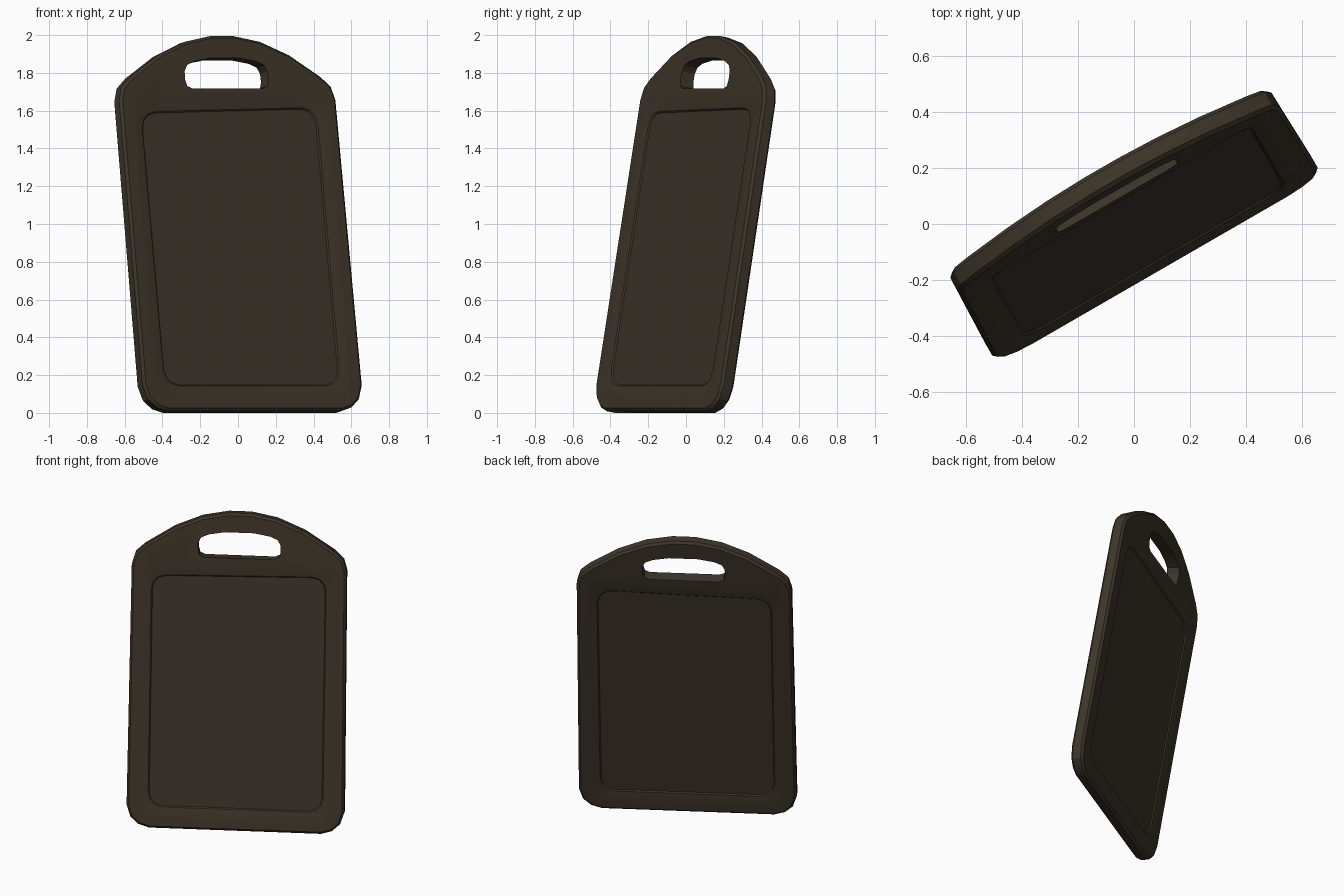
import bpy, bmesh, math
from mathutils import Matrix, Vector

if "Cube" in bpy.data.objects:
    bpy.data.objects.remove(bpy.data.objects["Cube"])

def material(name, rgb):
    m = bpy.data.materials.new(name)
    m.diffuse_color = (*rgb, 1)
    m.use_nodes = True
    m.node_tree.nodes["Principled BSDF"].inputs["Base Color"].default_value = m.diffuse_color
    return m

BOARD = material("dark brown wood", (0.047, 0.036, 0.022))
PANEL = material("dark brown panel", (0.047, 0.034, 0.024))

def loft(name, sections):
    """Closed solid through matching loops; each section is (points, depth)."""
    bm = bmesh.new()
    loops = [[bm.verts.new((x, d, z)) for x, z in pts] for pts, d in sections]
    n = len(loops[0])
    for a, b in zip(loops, loops[1:]):
        for i in range(n):
            bm.faces.new((a[i], a[(i + 1) % n], b[(i + 1) % n], b[i]))
    bm.faces.new(loops[0])
    bm.faces.new(loops[-1])
    bmesh.ops.recalc_face_normals(bm, faces=bm.faces)
    me = bpy.data.meshes.new(name)
    bm.to_mesh(me)
    bm.free()
    ob = bpy.data.objects.new(name, me)
    bpy.context.collection.objects.link(ob)
    return ob

def mirrored(half):
    return half + [(-x, z) for x, z in reversed(half)]

def inset(pts, d, cz=1.0):
    """Move a counter-clockwise loop inwards by d."""
    out, n = [], len(pts)
    for i in range(n):
        p, a, b = (Vector(pts[j % n]) for j in (i, i - 1, i + 1))
        e, f = (p - a).normalized(), (b - p).normalized()
        m = Vector((-e.y - f.y, e.x + f.x)).normalized()
        out.append(tuple(p + m * d / max(0.5, m.dot(Vector((-f.y, f.x))))))
    return out

def rounded(x, z0, zl, zr, r, seg=3):
    """Rounded rectangle whose top edge slopes from zl to zr."""
    pts = []
    for cx, cz, start in ((x - r, z0 + r, -90), (x - r, zr - r, 0),
                          (r - x, zl - r, 90), (r - x, z0 + r, 180)):
        for k in range(seg + 1):
            a = math.radians(start + 90 * k / seg)
            pts.append((cx + r * math.cos(a), cz + r * math.sin(a)))
    return pts

# board body with eased edges
outline = mirrored([(0.53, 0), (0.595, 0.02), (0.645, 0.065), (0.67, 0.14),
                    (0.661, 1.67), (0.64, 1.742), (0.583, 1.795),
                    (0.40, 1.913), (0.23, 1.985), (0.07, 2.016)])
T = 0.04
board = loft("cutting_board", [(inset(outline, 0.014), -T), (outline, -T + 0.014),
                               (outline, T - 0.014), (inset(outline, 0.014), T)])

# handle slot, sunk panels on both sides
slot = mirrored([(0.215, 1.732), (0.245, 1.745), (0.255, 1.78), (0.253, 1.825),
                 (0.235, 1.858), (0.19, 1.878), (0.09, 1.896)])
cutters = [loft("handle_cutter", [(slot, -0.2), (slot, 0.2)])]
rim = rounded(0.583, 0.09, 1.655, 1.675, 0.13)
for s in (-1, 1):
    cutters.append(loft("panel_cutter", [(rim, s * 0.1), (rim, s * T),
                   (inset(rim, 0.045), s * (T - 0.008)),
                   (inset(rim, 0.052), s * (T - 0.016))]))
for c in cutters:
    c.hide_render = True
    mod = board.modifiers.new("cut", 'BOOLEAN')
    mod.operation, mod.solver, mod.object = 'DIFFERENCE', 'EXACT', c
    bpy.context.view_layer.objects.active = board
    bpy.ops.object.modifier_apply(modifier=mod.name)
for c in cutters:
    bpy.data.objects.remove(c)

# colours: sunk floors get the panel colour
me = board.data
me.materials.clear()
me.materials.append(BOARD)
me.materials.append(PANEL)
for p in me.polygons:
    flat = abs(p.normal.y) > 0.99 and abs(p.center.y) < T - 0.01
    p.material_index = 1 if flat else 0

# lean back, turn, and stand on the ground
me.transform(Matrix.Rotation(math.radians(30), 4, 'Z') @ Matrix.Rotation(math.radians(-9.9), 4, 'X'))
lo = [min(v.co[i] for v in me.vertices) for i in range(3)]
hi = [max(v.co[i] for v in me.vertices) for i in range(3)]
me.transform(Matrix.Translation((-(lo[0] + hi[0]) / 2, -(lo[1] + hi[1]) / 2, -lo[2])))
bpy.ops.object.select_all(action='DESELECT')
board.select_set(True)
bpy.context.view_layer.objects.active = board
bpy.ops.object.shade_smooth_by_angle(angle=math.radians(25))
